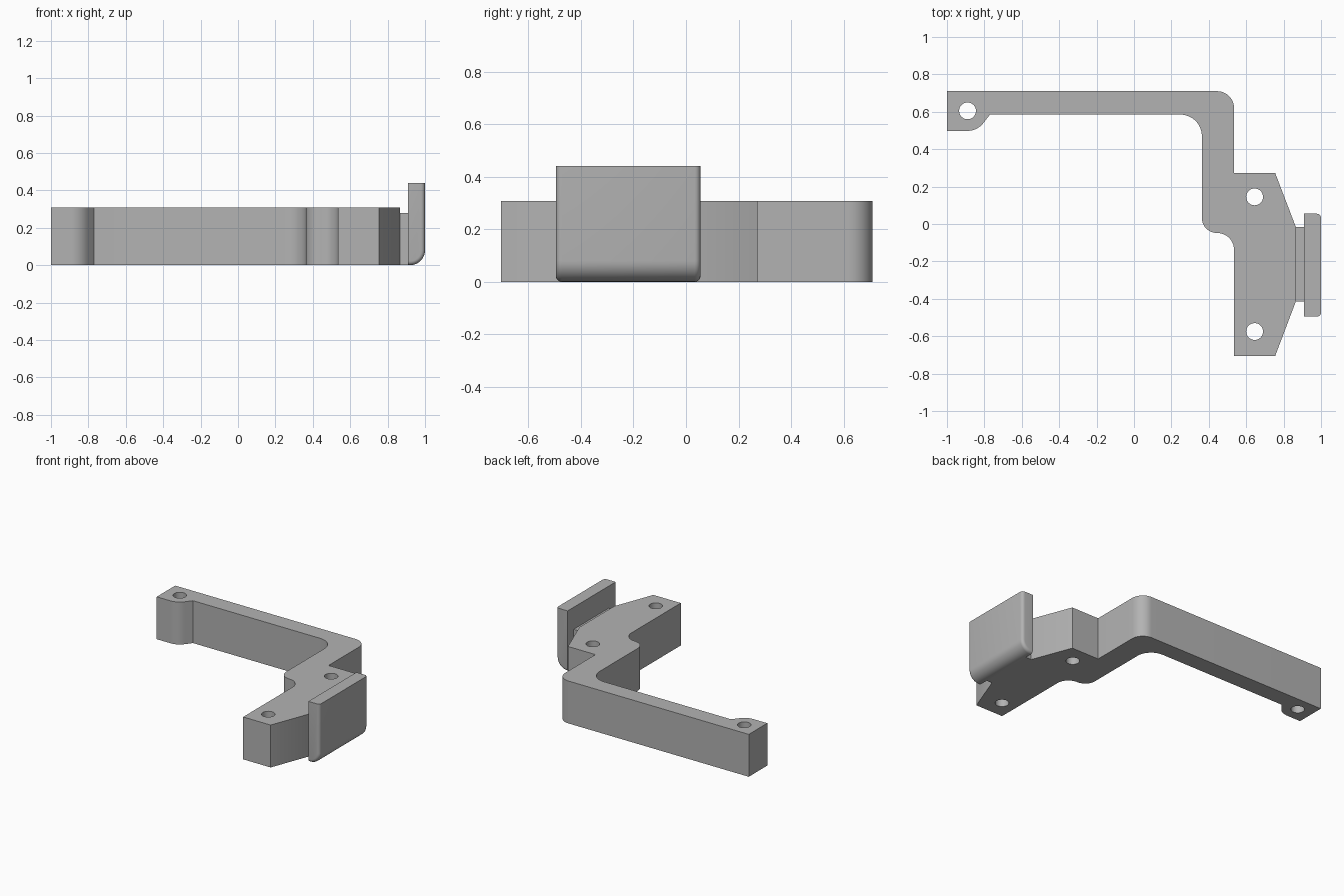
import bpy, bmesh, math
from mathutils import Vector

cube = bpy.data.objects.get("Cube")
if cube:
    bpy.data.objects.remove(cube, do_unlink=True)

grey = bpy.data.materials.new("plain grey")
grey.use_nodes = True
grey.diffuse_color = (0.45, 0.45, 0.45, 1)
grey.node_tree.nodes["Principled BSDF"].inputs["Base Color"].default_value = (0.45, 0.45, 0.45, 1)


def make_object(name, bm):
    bmesh.ops.recalc_face_normals(bm, faces=bm.faces[:])
    mesh = bpy.data.meshes.new(name)
    bm.to_mesh(mesh)
    bm.free()
    mesh.materials.append(grey)
    obj = bpy.data.objects.new(name, mesh)
    bpy.context.collection.objects.link(obj)
    return obj


def shade(obj):
    bpy.ops.object.select_all(action='DESELECT')
    obj.select_set(True)
    bpy.context.view_layer.objects.active = obj
    bpy.ops.object.shade_smooth_by_angle(angle=math.radians(25))


def fillet(prev, corner, nxt, radius, steps=12):
    """Points of a round on a right-angled corner."""
    a = (Vector(prev) - Vector(corner)).normalized() * radius
    b = (Vector(nxt) - Vector(corner)).normalized() * radius
    centre = Vector(corner) + a + b
    angles = [math.pi / 2 * i / steps for i in range(steps + 1)]
    return [centre - b * math.cos(t) - a * math.sin(t) for t in angles]


def box_mesh(x0, x1, y0, y1, z0, z1):
    bm = bmesh.new()
    bmesh.ops.create_cube(bm, size=1)
    for v in bm.verts:
        v.co = ((x0 + x1) / 2 + v.co.x * (x1 - x0),
                (y0 + y1) / 2 + v.co.y * (y1 - y0),
                (z0 + z1) / 2 + v.co.z * (z1 - z0))
    return bm


# Bracket outline: x, y, corner radius
HEIGHT = 0.307
HOLES = [(-0.89, 0.605), (0.645, 0.145), (0.645, -0.575)]
corners = [
    (-0.77, 0.585, 0), (0.363, 0.585, 0.115), (0.363, -0.048, 0.08),
    (0.535, -0.048, 0.09), (0.535, -0.705, 0), (0.755, -0.705, 0),
    (0.865, -0.415, 0), (0.865, -0.015, 0), (0.755, 0.272, 0),
    (0.535, 0.272, 0), (0.535, 0.71, 0.09), (-1, 0.71, 0), (-1, 0.498, 0),
]
outline = []
for i, (x, y, r) in enumerate(corners):
    if r:
        outline += fillet(corners[i - 1][:2], (x, y), corners[i + 1][:2], r)
    else:
        outline.append(Vector((x, y)))
# Round lobe around the hole at the arm's end
for i in range(9):
    t = math.radians(-90 + 52 * i / 8)
    outline.append(Vector(HOLES[0]) + 0.107 * Vector((math.cos(t), math.sin(t))))

bm = bmesh.new()
base = bm.faces.new([bm.verts.new((p.x, p.y, 0)) for p in outline])
top = bmesh.ops.extrude_face_region(bm, geom=[base])["geom"]
bmesh.ops.translate(bm, vec=(0, 0, HEIGHT),
                    verts=[g for g in top if isinstance(g, bmesh.types.BMVert)])
bracket = make_object("bracket_arm", bm)

# Screw holes
bm = bmesh.new()
for x, y in HOLES:
    hole = bmesh.ops.create_cone(bm, cap_ends=True, segments=32, radius1=0.045,
                                 radius2=0.045, depth=1)
    bmesh.ops.translate(bm, vec=(x, y, 0.1), verts=hole["verts"])
cutter = make_object("hole_cutter", bm)
cutter.hide_render = True
mod = bracket.modifiers.new("holes", 'BOOLEAN')
mod.object = cutter
mod.operation = 'DIFFERENCE'
mod.solver = 'EXACT'
bpy.context.view_layer.objects.active = bracket
bpy.ops.object.modifier_apply(modifier=mod.name)
bpy.data.objects.remove(cutter, do_unlink=True)
shade(bracket)

# Neck joining bracket and plate
make_object("plate_neck", box_mesh(0.865, 0.91, -0.415, -0.015, 0, 0.28))

# Upright plate: large round along the bottom outer edge, small rounds on the sides
X0, X1, Y0, Y1, Z1 = 0.91, 1.0, -0.495, 0.055, 0.44
bm = box_mesh(X0, X1, Y0, Y1, 0, Z1)


def all_at(edge, axis, value):
    return all(abs(v.co[axis] - value) < 1e-4 for v in edge.verts)


bottom = [e for e in bm.edges if all_at(e, 0, X1) and all_at(e, 2, 0)]
bmesh.ops.bevel(bm, geom=bottom, offset=0.08, segments=10, profile=0.5, affect='EDGES')
sides = [e for e in bm.edges if (all_at(e, 1, Y0) or all_at(e, 1, Y1))
         and not all_at(e, 0, X0) and not all_at(e, 2, Z1)]
bmesh.ops.bevel(bm, geom=sides, offset=0.022, segments=5, profile=0.5, affect='EDGES')
shade(make_object("upright_plate", bm))
